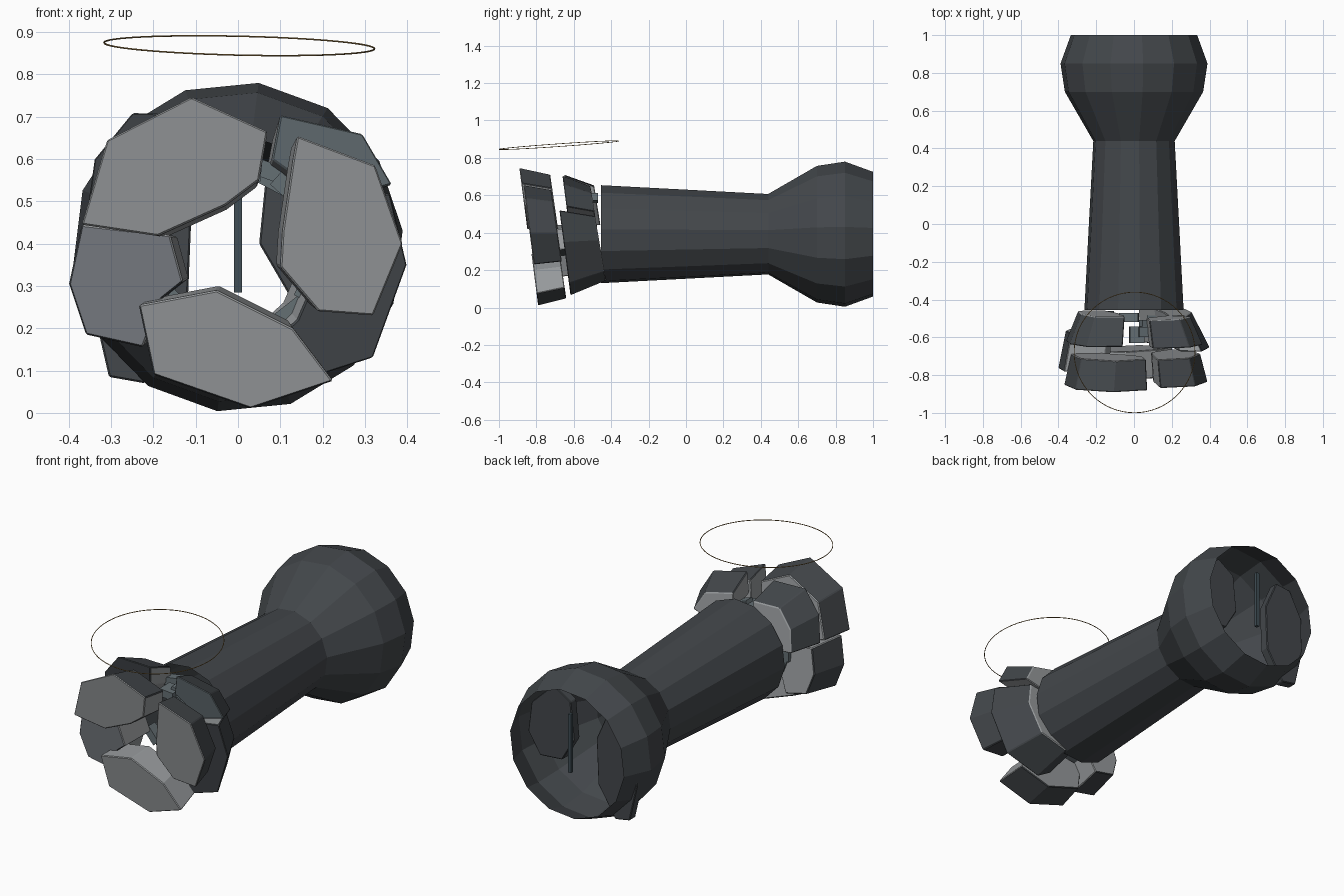
import bpy, bmesh, math, random
from mathutils import Matrix, Vector

if "Cube" in bpy.data.objects:
    bpy.data.objects.remove(bpy.data.objects["Cube"])

random.seed(4)
CZ = 0.392          # height of the tunnel axis
SIDES = 14


def material(name, col):
    m = bpy.data.materials.new(name)
    m.diffuse_color = (*col, 1)
    m.use_nodes = True
    m.node_tree.nodes["Principled BSDF"].inputs["Base Color"].default_value = m.diffuse_color
    return m


STONE = material("dark_stone", (0.056, 0.063, 0.070))
LIGHT = material("light_stone", (0.31, 0.325, 0.335))
MID = material("mid_stone", (0.20, 0.215, 0.24))
RUBBLE = material("rubble_stone", (0.13, 0.16, 0.175))
BAR = material("bar_metal", (0.05, 0.075, 0.09))
GOLD = material("ring_metal", (0.36, 0.22, 0.07))


def finish(name, bm, *mats):
    me = bpy.data.meshes.new(name)
    bm.to_mesh(me)
    bm.free()
    ob = bpy.data.objects.new(name, me)
    bpy.context.collection.objects.link(ob)
    for m in mats:
        me.materials.append(m)
    return ob


def tube(name, profile, mat):
    """Open low-poly tube along y from (y, radius) pairs."""
    bm = bmesh.new()
    rings = []
    for y, r in profile:
        ring = []
        for i in range(SIDES):
            a = math.radians(5.7) + i * math.tau / SIDES
            ring.append(bm.verts.new((r * math.cos(a), y, CZ + r * math.sin(a))))
        rings.append(ring)
    for p, q in zip(rings, rings[1:]):
        for i in range(SIDES):
            j = (i + 1) % SIDES
            bm.faces.new((p[i], p[j], q[j], q[i]))
    bmesh.ops.recalc_face_normals(bm, faces=bm.faces[:])
    return finish(name, bm, mat)


def rock(name, outline, y0, depth, slope=-0.13, taper=0.9, front_mat=STONE, inner_mat=LIGHT):
    """Faceted slab: x/z outline, tilted planes, back tapered to the axis.
    Outward sides are dark, the front, back and inward sides lighter."""
    bm = bmesh.new()
    front, back = [], []
    for x, z in outline:
        y = y0 + slope * (z - CZ)
        front.append(bm.verts.new((x, y, z)))
        back.append(bm.verts.new((x * taper, y + depth, CZ + (z - CZ) * taper)))
    n = len(outline)
    bm.faces.new(front).material_index = 1
    bm.faces.new(back[::-1]).material_index = 2
    sides = []
    for i in range(n):
        j = (i + 1) % n
        sides.append(bm.faces.new((front[j], front[i], back[i], back[j])))
    bmesh.ops.recalc_face_normals(bm, faces=bm.faces[:])
    mid = sum((v.co for v in front), Vector()) / n - Vector((0, 0, CZ))
    for f in sides:
        if f.normal.x * mid.x + f.normal.z * mid.z < -0.35 * Vector((mid.x, mid.z)).length:
            f.material_index = 2
    ob = finish(name, bm, STONE, front_mat, inner_mat)
    b = ob.modifiers.new("chipped_edge", 'BEVEL')
    b.width = 0.004
    b.segments = 1
    return ob


def box(name, loc, size, roll, mat):
    bm = bmesh.new()
    m = (Matrix.Translation(Vector(loc)) @ Matrix.Rotation(roll, 4, 'Y')
         @ Matrix.Diagonal((*size, 1)))
    bmesh.ops.create_cube(bm, size=1, matrix=m)
    return finish(name, bm, mat)


# Tunnel and end chamber
tube("tunnel", [(-0.455, 0.264), (0.0, 0.24), (0.45, 0.216)], STONE)
tube("end_chamber", [(0.44, 0.217), (0.70, 0.368), (0.85, 0.391), (1.0, 0.336)], STONE)

# Outer rocks of the mouth
rock("mouth_rock_top", [(-.37, .445), (-.31, .645), (-.11, .747), (.07, .665),
                        (.05, .55), (-.03, .49), (-.19, .418)],
     -0.845, 0.165, front_mat=LIGHT)
rock("mouth_rock_right", [(.14, .655), (.325, .585), (.39, .40), (.32, .23), (.19, .24),
                          (.10, .345), (.105, .43), (.13, .60)],
     -0.835, 0.15, front_mat=LIGHT)
rock("mouth_rock_bottom", [(-.235, .255), (-.2, .09), (.03, .01), (.225, .075),
                           (.13, .20), (-.05, .29)], -0.84, 0.15, front_mat=LIGHT)
rock("mouth_rock_left", [(-.37, .445), (-.40, .305), (-.36, .185), (-.225, .155),
                         (-.18, .27), (-.13, .31), (-.16, .42)],
     -0.775, 0.2, front_mat=MID)

# Inner rocks against the tunnel edge
rock("inner_rock_top_right", [(.10, .705), (.295, .66), (.365, .54), (.22, .50), (.08, .60)],
     -0.62, 0.15, taper=0.82, front_mat=RUBBLE)
rock("inner_rock_bottom_right", [(.36, .52), (.40, .35), (.32, .13), (.12, .065), (.03, .12),
                                 (.14, .22), (.21, .38), (.24, .50)],
     -0.66, 0.19, taper=0.76)
rock("inner_rock_top_left", [(-.36, .46), (-.34, .60), (-.25, .71), (-.06, .705),
                             (-.07, .60), (-.19, .45)], -0.61, 0.16, taper=0.82)

# Rubble slabs lining the mouth
for i, deg in enumerate((48, 62, 70, 85, 98, 150, 180, 198, 220, 308, 335, 0)):
    a = math.radians(deg)
    r = random.uniform(0.175, 0.20)
    y = random.uniform(-0.60, -0.47)
    box(f"rubble_{i}", (r * math.cos(a), y, CZ + r * math.sin(a)),
        (random.uniform(.07, .11), random.uniform(.04, .09), .04),
        math.pi / 2 - a, RUBBLE)

# Slabs inside the open end of the chamber
rock("chamber_slab_right", [(.07, .60), (.17, .665), (.30, .54), (.32, .38), (.25, .27),
                            (.12, .28), (.05, .40)],
     0.82, 0.05, slope=0, taper=1.0, inner_mat=STONE)
rock("chamber_slab_left", [(-.11, .47), (-.18, .63), (-.27, .62), (-.345, .48), (-.35, .28),
                           (-.305, .085), (-.22, .07), (-.12, .23)],
     0.86, 0.05, slope=0, taper=1.0, inner_mat=STONE)

# Thin upright bar at the back
box("back_bar", (0, 0.97, 0.44), (0.018, 0.018, 0.31), 0, BAR)

# Thin ring floating over the mouth
bpy.ops.mesh.primitive_torus_add(major_segments=64, minor_segments=6, major_radius=0.32,
                                 minor_radius=0.002, location=(0.003, -0.68, 0.868),
                                 rotation=(math.radians(4), math.radians(1.3), 0))
ring = bpy.context.object
ring.name = "floating_ring"
ring.data.materials.append(GOLD)
